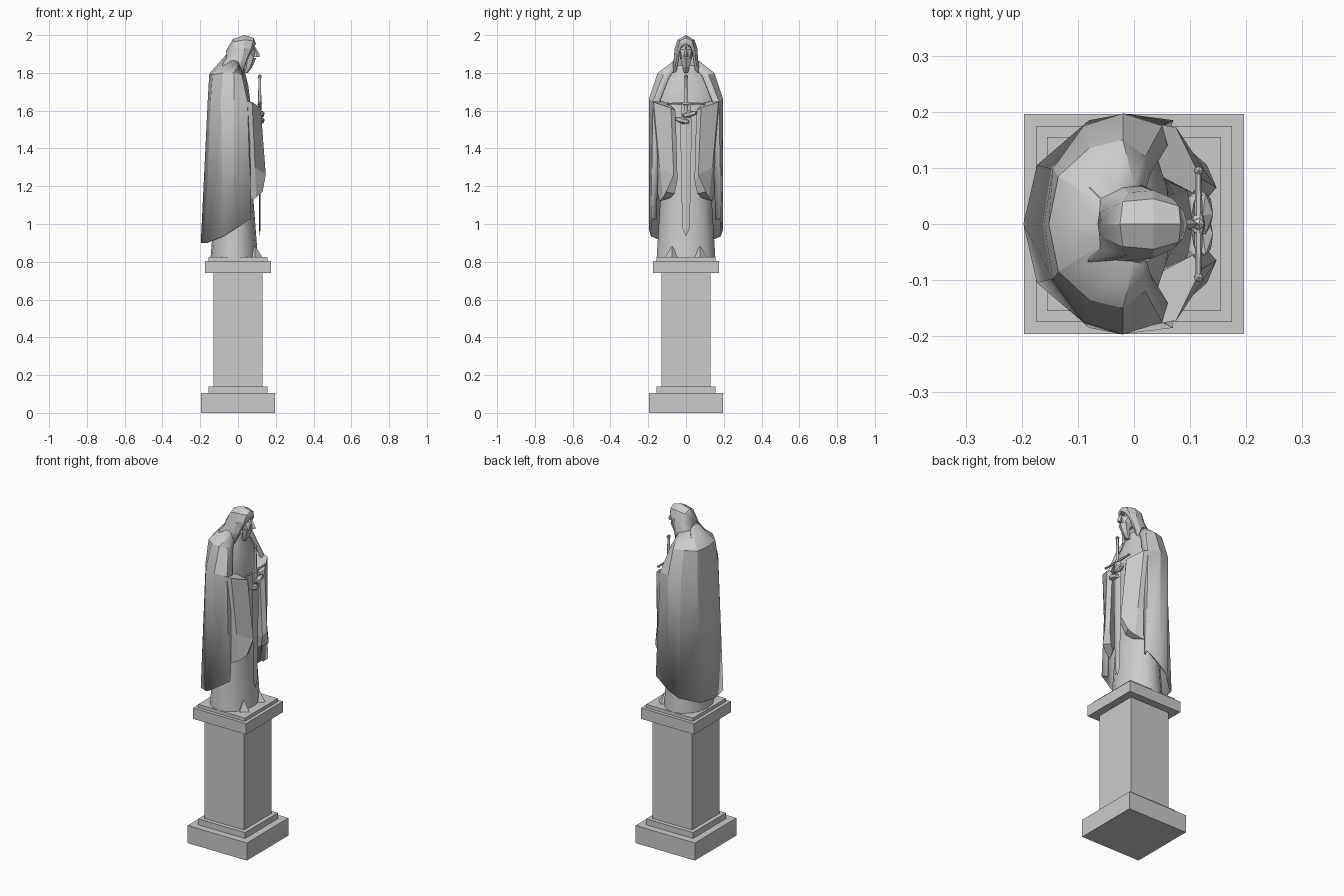
import bpy
import bmesh
from math import cos, sin, pi, radians
from mathutils import Matrix, Vector

default_cube = bpy.data.objects.get("Cube")
if default_cube:
    bpy.data.objects.remove(default_cube, do_unlink=True)

stone = bpy.data.materials.new("grey_stone")
stone.use_nodes = True
stone_colour = (0.6, 0.6, 0.6, 1)
stone.diffuse_color = stone_colour
stone.node_tree.nodes["Principled BSDF"].inputs["Base Color"].default_value = stone_colour


def finish(name, bm, smooth=None):
    """Turn a bmesh into a stone object."""
    bmesh.ops.recalc_face_normals(bm, faces=bm.faces)
    mesh = bpy.data.meshes.new(name)
    bm.to_mesh(mesh)
    bm.free()
    mesh.materials.append(stone)
    obj = bpy.data.objects.new(name, mesh)
    bpy.context.collection.objects.link(obj)
    if smooth:
        bpy.ops.object.select_all(action="DESELECT")
        obj.select_set(True)
        bpy.context.view_layer.objects.active = obj
        bpy.ops.object.shade_smooth_by_angle(angle=radians(smooth))
    return obj


def loft(name, rows, closed=True, smooth=None):
    """Skin a surface over rows of points; closed rows also get end caps."""
    bm = bmesh.new()
    grid = [[bm.verts.new(p) for p in row] for row in rows]
    count = len(grid[0])
    for a, b in zip(grid, grid[1:]):
        for i in range(count if closed else count - 1):
            j = (i + 1) % count
            bm.faces.new((a[i], a[j], b[j], b[i]))
    if closed:
        bm.faces.new(grid[0])
        bm.faces.new(grid[-1])
    return finish(name, bm, smooth)


def ellipse(z, cx, rx, ry, n=16, cy=0):
    return [(cx + rx * cos(2 * pi * i / n), cy + ry * sin(2 * pi * i / n), z)
            for i in range(n)]


def both_sides(half):
    """Half row starting on the centre line, mirrored across it."""
    return [(x, -y, z) for x, y, z in reversed(half[1:])] + half


def shell(name, halves, thickness, smooth):
    obj = loft(name, [both_sides(h) for h in halves], False, smooth)
    solid = obj.modifiers.new("thickness", "SOLIDIFY")
    solid.thickness = thickness
    solid.offset = -1
    return obj


def block(name, half, low, high):
    rows = [[(-half, -half, z), (half, -half, z), (half, half, z), (-half, half, z)]
            for z in (low, high)]
    loft(name, rows)


def lump(name, centre, size, tilt=0, smooth=None):
    bm = bmesh.new()
    bmesh.ops.create_icosphere(bm, subdivisions=1, radius=1)
    place = (Matrix.Translation(centre) @ Matrix.Rotation(tilt, 4, "X")
             @ Matrix.Diagonal(Vector((*size, 1))))
    bmesh.ops.transform(bm, matrix=place, verts=bm.verts)
    finish(name, bm, smooth)


# Pedestal
block("pedestal_base", 0.196, 0, 0.105)
block("pedestal_lower_step", 0.155, 0.105, 0.14)
block("pedestal_shaft", 0.13, 0.14, 0.74)
block("pedestal_cap", 0.175, 0.74, 0.805)
block("pedestal_upper_step", 0.155, 0.805, 0.825)

# Robe with rounded chest
loft("robe", [ellipse(0.825, -0.02, 0.125, 0.155),
              ellipse(1.15, -0.02, 0.1, 0.135),
              ellipse(1.5, -0.02, 0.09, 0.14),
              ellipse(1.65, -0.02, 0.085, 0.17),
              ellipse(1.73, -0.03, 0.085, 0.15),
              ellipse(1.79, -0.03, 0.07, 0.11),
              ellipse(1.84, -0.02, 0.05, 0.06)], smooth=40)

# Cloak, each row running from the back to the front edge
shell("cloak", [
    [(-0.06, 0, 1.9), (-0.055, 0.035, 1.89), (-0.03, 0.06, 1.87),
     (0, 0.07, 1.86), (0.015, 0.065, 1.83), (0.02, 0.06, 1.82)],
    [(-0.152, 0, 1.795), (-0.135, 0.085, 1.79), (-0.08, 0.135, 1.8),
     (-0.02, 0.15, 1.8), (0.02, 0.12, 1.79), (0.03, 0.09, 1.78)],
    [(-0.16, 0, 1.66), (-0.145, 0.098, 1.66), (-0.09, 0.175, 1.66),
     (-0.02, 0.197, 1.66), (0.05, 0.175, 1.65), (0.06, 0.14, 1.65)],
    [(-0.197, 0, 0.9), (-0.173, 0.105, 0.9), (-0.08, 0.185, 0.935),
     (-0.02, 0.196, 0.97), (0.07, 0.185, 1.03), (0.06, 0.155, 1.02)],
], 0.012, 25)

# Hood, as arches from the back to the rim
shell("hood", [
    [(-0.065, 0, 1.915), (-0.062, 0.02, 1.91), (-0.06, 0.045, 1.88),
     (-0.08, 0.065, 1.85), (-0.09, 0.075, 1.8)],
    [(-0.025, 0, 1.98), (-0.02, 0.04, 1.965), (-0.01, 0.056, 1.92),
     (-0.02, 0.066, 1.86), (-0.03, 0.08, 1.8)],
    [(0.035, 0, 2), (0.035, 0.045, 1.975), (0.035, 0.06, 1.93),
     (0.02, 0.064, 1.87), (0.005, 0.075, 1.79)],
    [(0.083, 0, 1.985), (0.08, 0.032, 1.97), (0.07, 0.045, 1.93),
     (0.045, 0.05, 1.87), (0.025, 0.065, 1.8)],
    [(0.095, 0, 1.955), (0.088, 0.025, 1.94), (0.068, 0.037, 1.91),
     (0.045, 0.04, 1.86), (0.025, 0.05, 1.81)],
], 0.008, 20)

# Face and beard
lump("face", (0.05, 0, 1.9), (0.045, 0.037, 0.055))
loft("nose", [ellipse(1.885, 0.1, 0.015, 0.011, 4),
              ellipse(1.9, 0.1, 0.014, 0.009, 4),
              ellipse(1.94, 0.085, 0.004, 0.004, 4)])
loft("beard", [ellipse(1.8, 0.04, 0.012, 0.012, 6),
               ellipse(1.83, 0.055, 0.02, 0.022, 6),
               ellipse(1.88, 0.065, 0.032, 0.035, 6)])

# Hanging sleeves, feet and hands
sleeve = [
    [(-0.02, 0.19, 1.66), (0.075, 0.172, 1.645), (0.12, 0.08, 1.615),
     (0.105, 0.055, 1.6), (0.02, 0.1, 1.65)],
    [(-0.03, 0.185, 1.3), (0.09, 0.14, 1.3), (0.147, 0.065, 1.26),
     (0.13, 0.045, 1.23), (0.05, 0.08, 1.2)],
    [(0.05, 0.14, 1.12), (0.095, 0.122, 1.14), (0.13, 0.105, 1.17),
     (0.11, 0.06, 1.16), (0.08, 0.08, 1.14)],
]
for side, label in ((1, "left"), (-1, "right")):
    loft(label + "_sleeve", [[(x, y * side, z) for x, y, z in row] for row in sleeve])
    loft(label + "_foot", [ellipse(0.825, 0.09, 0.038, 0.035, 4, 0.075 * side),
                           ellipse(0.88, 0.09, 0.004, 0.004, 4, 0.075 * side)])
    lump(label + "_hand", (0.122, 0.02 * side, 1.565 + 0.017 * side),
         (0.021, 0.045, 0.018), 0.25 * side)

# Sword held point down
sword_x = 0.115
loft("sword_blade", [ellipse(0.94, sword_x, 0.001, 0.003, 4),
                     ellipse(0.98, sword_x, 0.004, 0.02, 4),
                     ellipse(1.5, sword_x, 0.006, 0.03, 4),
                     ellipse(1.63, sword_x, 0.006, 0.025, 4)])
loft("sword_grip", [ellipse(1.6, sword_x, 0.009, 0.009, 8),
                    ellipse(1.78, sword_x, 0.007, 0.007, 8)], smooth=50)
lump("sword_pommel", (sword_x, 0, 1.78), (0.012, 0.012, 0.013))
lump("sword_guard_centre", (sword_x, 0, 1.637), (0.013, 0.025, 0.012))
guard = []
for y, radius in ((-0.095, 0.005), (0, 0.008), (0.095, 0.005)):
    guard.append([(sword_x + radius * cos(pi * i / 3), y, 1.637 + radius * sin(pi * i / 3))
                  for i in range(6)])
loft("sword_guard", guard)
for side, label in ((1, "left"), (-1, "right")):
    lump(label + "_guard_tip", (sword_x, 0.095 * side, 1.637), (0.009, 0.009, 0.009))
